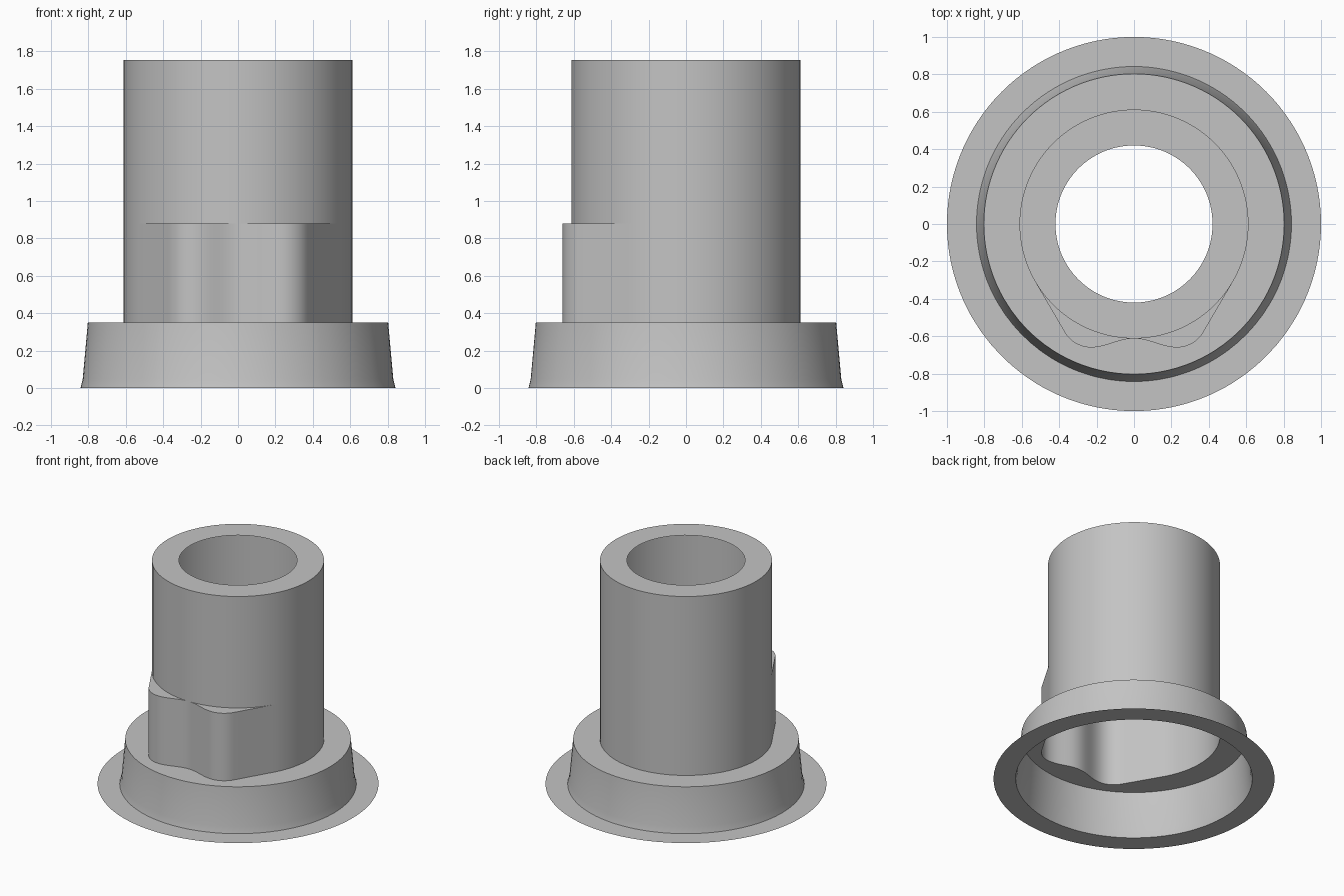
import bpy
import bmesh
from math import sin, cos, pi, radians, hypot

cube = bpy.data.objects.get("Cube")
if cube:
    bpy.data.objects.remove(cube, do_unlink=True)

grey = bpy.data.materials.new("light grey")
grey.use_nodes = True
colour = (0.55, 0.55, 0.55, 1)
grey.diffuse_color = colour
grey.node_tree.nodes["Principled BSDF"].inputs["Base Color"].default_value = colour

TUBE, HOLE = 0.612, 0.42
SHOULDER_Z, STEP_Z, TOP_Z = 0.35, 0.88, 1.755


def body_outline():
    """Round body with a twin-lobed bulge at the front, counterclockwise."""
    # Right half of the bulge, from the centre dip to the tangent point
    lobe_x, lobe_y, lobe_r = 0.23, -0.66, 0.162
    half = []
    for i in range(13):
        t = i / 12
        half.append((lobe_x * t, -TUBE + (lobe_y + TUBE) * (1 - cos(pi * t)) / 2))
    for i in range(1, 11):
        a = radians(-90 + 6 * i)
        half.append((lobe_x + lobe_r * cos(a), lobe_y + lobe_r + lobe_r * sin(a)))
    end, tangent = half[-1], (TUBE * cos(radians(-30)), TUBE * sin(radians(-30)))
    for i in range(1, 7):
        t = i / 6
        half.append(tuple(e + (g - e) * t for e, g in zip(end, tangent)))
    # Round back, then the mirrored half of the bulge
    back = [(TUBE * cos(radians(a)), TUBE * sin(radians(a))) for a in range(-27, 208, 3)]
    return half + back + [(-x, y) for x, y in reversed(half[1:])]


OUTLINE = body_outline()


def circle(radius, z):
    return [(x * radius / hypot(x, y), y * radius / hypot(x, y), z) for x, y in OUTLINE]


def body(z):
    return [(x, y, z) for x, y in OUTLINE]


def sheet(name, *rings):
    """Thin surface through consecutive closed rings."""
    bm = bmesh.new()
    loops = [[bm.verts.new(p) for p in ring] for ring in rings]
    n = len(OUTLINE)
    for low, high in zip(loops, loops[1:]):
        for i in range(n):
            j = (i + 1) % n
            bm.faces.new((low[i], low[j], high[j], high[i]))
    # Collapse the parts where two rings coincide
    bmesh.ops.remove_doubles(bm, verts=bm.verts, dist=0.0005)
    loose = [e for e in bm.edges if not e.link_faces]
    bmesh.ops.delete(bm, geom=loose, context="EDGES")
    mesh = bpy.data.meshes.new(name)
    bm.to_mesh(mesh)
    bm.free()
    mesh.materials.append(grey)
    obj = bpy.data.objects.new(name, mesh)
    bpy.context.collection.objects.link(obj)
    bpy.ops.object.select_all(action="DESELECT")
    obj.select_set(True)
    bpy.context.view_layer.objects.active = obj
    bpy.ops.object.shade_smooth_by_angle(angle=radians(30))
    return obj


# Base: flat rim, tapered skirt and shoulder
sheet("base_flange", circle(1.0, 0), circle(0.842, 0))
sheet("base_skirt", circle(0.842, 0), circle(0.83, 0.05), circle(0.803, SHOULDER_Z))
sheet("shoulder", circle(0.803, SHOULDER_Z), body(SHOULDER_Z))

# Hollow body: bulged lower wall, step, round upper wall, holed top
sheet("lower_body", body(SHOULDER_Z), body(STEP_Z))
sheet("bulge_step", body(STEP_Z), circle(TUBE, STEP_Z))
sheet("upper_tube", circle(TUBE, STEP_Z), circle(TUBE, TOP_Z))
sheet("top_ring", circle(TUBE, TOP_Z), circle(HOLE, TOP_Z))
